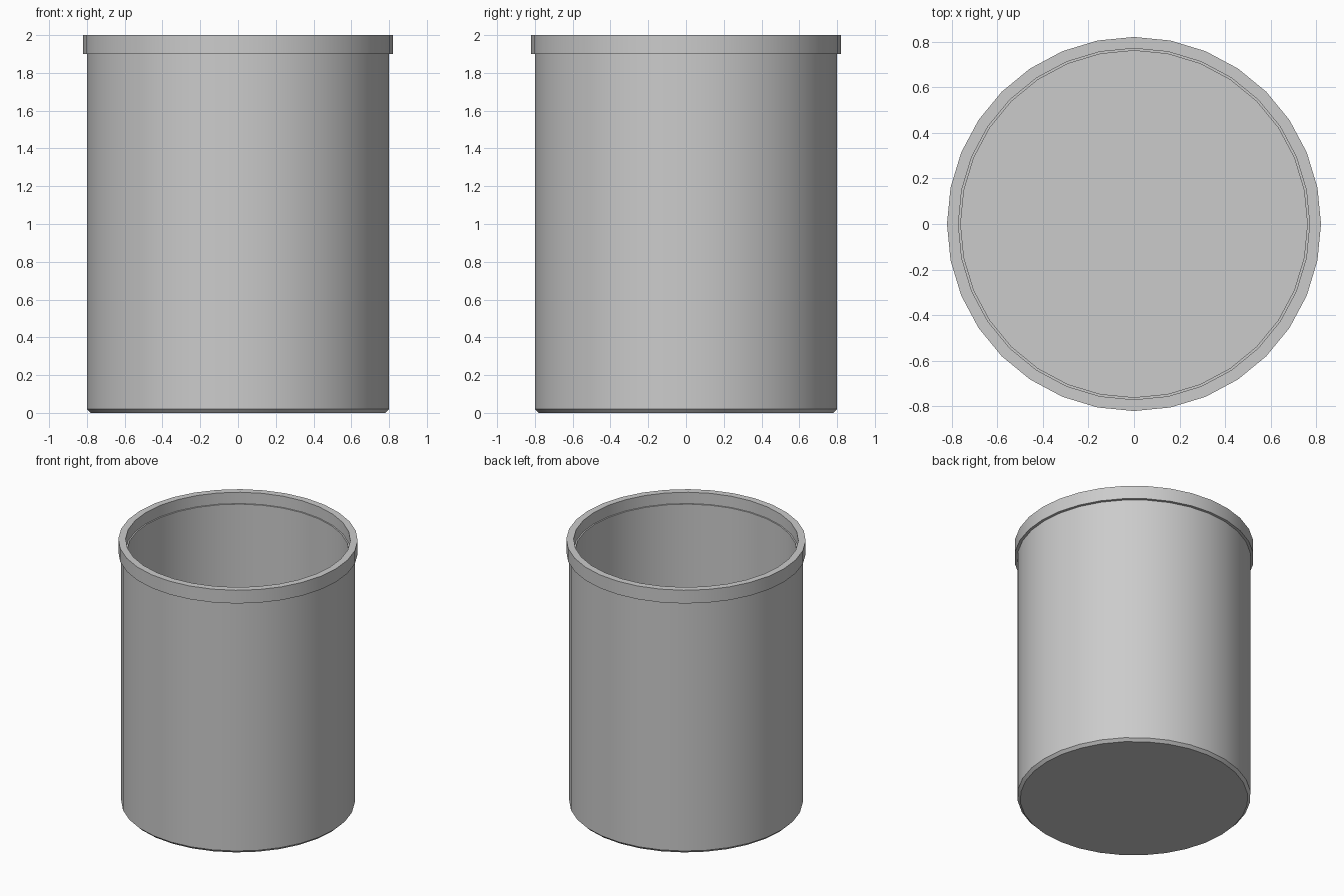
import bpy
import bmesh
from math import cos, sin, pi

if "Cube" in bpy.data.objects:
    bpy.data.objects.remove(bpy.data.objects["Cube"])

SIDES = 32


def lathe(name, profile):
    """Revolve a profile of (radius, z) points and cap both of its ends."""
    bm = bmesh.new()
    rings = [[bm.verts.new((r * cos(2 * pi * i / SIDES), r * sin(2 * pi * i / SIDES), z))
              for i in range(SIDES)] for r, z in profile]
    for low, high in zip(rings, rings[1:]):
        for i in range(SIDES):
            j = (i + 1) % SIDES
            bm.faces.new((low[i], low[j], high[j], high[i]))
    bm.faces.new(rings[0][::-1])
    bm.faces.new(rings[-1])
    bmesh.ops.recalc_face_normals(bm, faces=bm.faces)
    mesh = bpy.data.meshes.new(name)
    bm.to_mesh(mesh)
    bm.free()
    obj = bpy.data.objects.new(name, mesh)
    bpy.context.collection.objects.link(obj)
    bpy.context.view_layer.objects.active = obj
    obj.select_set(True)
    bpy.ops.object.shade_smooth_by_angle(angle=pi / 6)
    obj.select_set(False)
    return obj


# Open container: chamfered base, straight wall, raised rim, hollow inside
lathe("open_container", [
    (0.78, 0.0), (0.80, 0.02),      # base chamfer
    (0.80, 1.90), (0.82, 1.90),     # outer wall and rim underside
    (0.82, 2.0), (0.77, 2.0),       # rim
    (0.77, 1.915), (0.76, 1.915),   # inner lip
    (0.76, 0.04),                   # inner wall down to the floor
])
